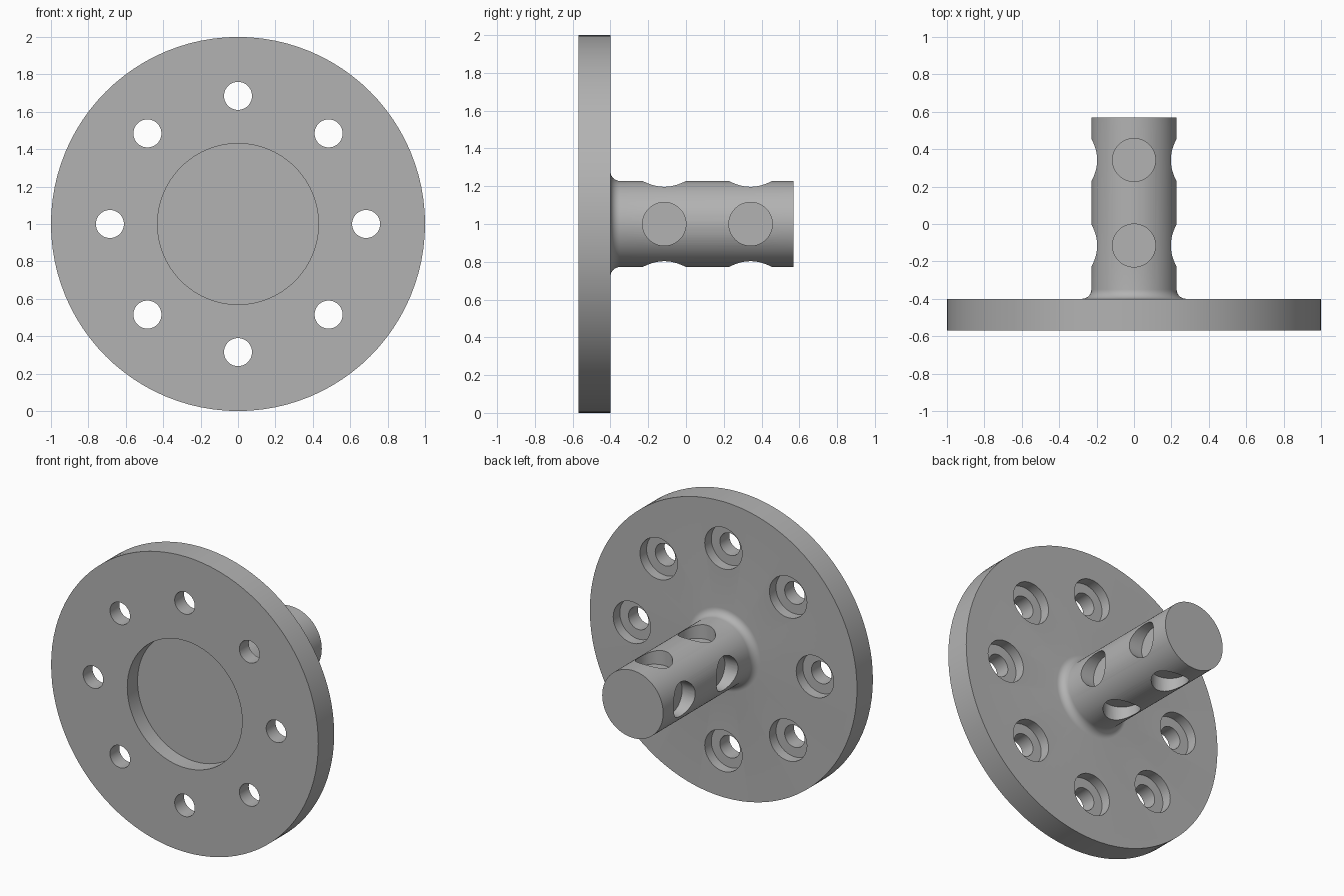
import bpy, bmesh, math
from mathutils import Matrix, Vector

cube = bpy.data.objects.get("Cube")
if cube:
    bpy.data.objects.remove(cube, do_unlink=True)

FRONT, BACK, END = -0.57, -0.4, 0.57   # plate faces and shaft end along y
SHAFT_R, FILLET = 0.228, 0.05

steel = bpy.data.materials.new("grey_steel")
steel.use_nodes = True
colour = (0.45, 0.45, 0.45, 1)
steel.diffuse_color = colour
steel.node_tree.nodes["Principled BSDF"].inputs["Base Color"].default_value = colour


def lathe(bm, profile, matrix, steps):
    """Revolve (radius, height) points about local z, closing on the axis."""
    rings = []
    for r, h in profile:
        if r == 0:
            rings.append([bm.verts.new(matrix @ Vector((0, 0, h)))] * steps)
        else:
            rings.append([bm.verts.new(matrix @ Vector((
                r * math.cos(math.tau * i / steps),
                r * math.sin(math.tau * i / steps), h))) for i in range(steps)])
    for a, b in zip(rings, rings[1:]):
        for i in range(steps):
            j = (i + 1) % steps
            quad = list(dict.fromkeys((a[i], a[j], b[j], b[i])))
            bm.faces.new(quad)


def finish(bm, name):
    bmesh.ops.recalc_face_normals(bm, faces=bm.faces)
    mesh = bpy.data.meshes.new(name)
    bm.to_mesh(mesh)
    bm.free()
    mesh.materials.append(steel)
    obj = bpy.data.objects.new(name, mesh)
    bpy.context.collection.objects.link(obj)
    return obj


# Flange with front recess, filleted neck and shaft as one turned body
along_y = Matrix.Translation((0, 0, 1)) @ Matrix.Rotation(-math.pi / 2, 4, "X")
neck = []
for k in range(9):
    a = math.pi / 2 * k / 8
    neck.append((SHAFT_R + FILLET * (1 - math.sin(a)),
                 BACK + FILLET * (1 - math.cos(a))))
profile = [(0, FRONT + 0.11), (0.43, FRONT + 0.11), (0.43, FRONT), (1, FRONT),
           (1, BACK), *neck, (SHAFT_R, END), (0, END)]
bm = bmesh.new()
lathe(bm, profile, along_y, 96)
body = finish(bm, "flanged_shaft")

# Counterbored bolt holes and blind cross holes
bm = bmesh.new()
bolt = [(0, FRONT - 0.1), (0.075, FRONT - 0.1), (0.075, BACK - 0.07),
        (0.14, BACK - 0.07), (0.14, BACK + 0.02), (0, BACK + 0.02)]
for i in range(8):
    a = math.tau * i / 8
    offset = Matrix.Translation((0.685 * math.cos(a), 0, 0.685 * math.sin(a)))
    lathe(bm, bolt, offset @ along_y, 48)
pocket = [(0, 0.13), (0.115, 0.13), (0.115, 0.3), (0, 0.3)]
for y in (-0.115, 0.342):
    for i in range(4):
        turn = Matrix.Rotation(math.pi / 2 * i, 4, "Y")
        lathe(bm, pocket, Matrix.Translation((0, y, 1)) @ turn, 48)
cutter = finish(bm, "hole_cutter")
cutter.hide_render = True

# Cut the holes, then drop the cutter
cut = body.modifiers.new("holes", "BOOLEAN")
cut.operation = "DIFFERENCE"
cut.solver = "EXACT"
cut.object = cutter
bpy.ops.object.select_all(action="DESELECT")
body.select_set(True)
bpy.context.view_layer.objects.active = body
bpy.ops.object.modifier_apply(modifier=cut.name)
bpy.data.objects.remove(cutter, do_unlink=True)
bpy.ops.object.shade_smooth_by_angle(angle=math.radians(30))
